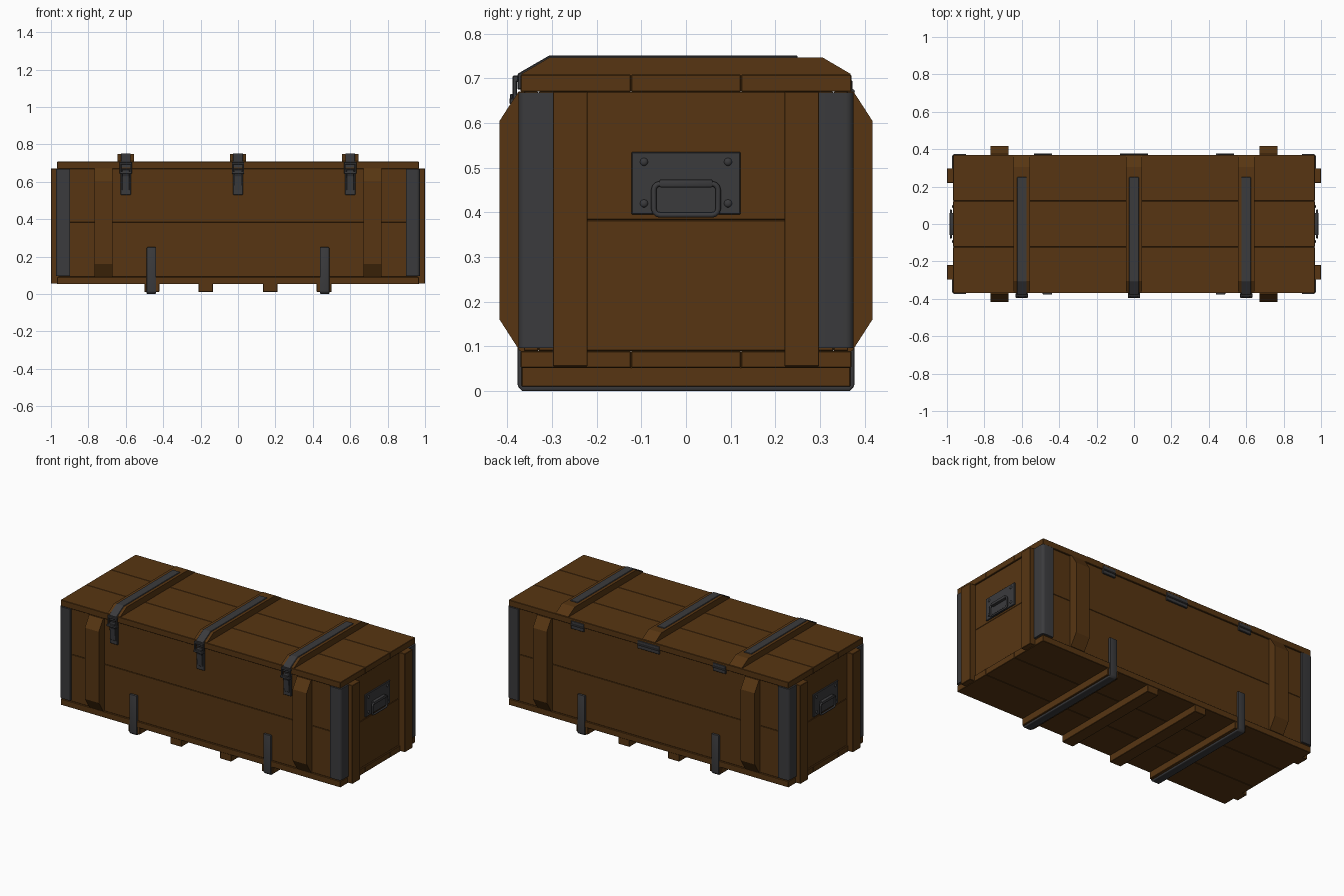
import bpy, bmesh
from math import radians, cos, sin, pi

old = bpy.data.objects.get("Cube")
if old:
    bpy.data.objects.remove(old, do_unlink=True)


def material(name, color, rough, metal):
    m = bpy.data.materials.new(name)
    m.use_nodes = True
    m.diffuse_color = (*color, 1)
    node = m.node_tree.nodes["Principled BSDF"]
    node.inputs["Base Color"].default_value = (*color, 1)
    node.inputs["Roughness"].default_value = rough
    node.inputs["Metallic"].default_value = metal
    return m


WOOD = material("brown wood", (0.095, 0.036, 0.006), 0.8, 0)
METAL = material("dark metal", (0.043, 0.043, 0.046), 0.6, 0)


def finish(name, bm, mat, bevel=0, segments=1):
    """Turn a bmesh into an object with bevelled, angle-smoothed edges."""
    bmesh.ops.recalc_face_normals(bm, faces=bm.faces)
    if bevel:
        bmesh.ops.bevel(bm, geom=bm.edges[:], offset=bevel, segments=segments,
                        profile=0.5, affect='EDGES', clamp_overlap=True)
    mesh = bpy.data.meshes.new(name)
    bm.to_mesh(mesh)
    bm.free()
    mesh.materials.append(mat)
    ob = bpy.data.objects.new(name, mesh)
    bpy.context.collection.objects.link(ob)
    if segments > 1:
        bpy.ops.object.select_all(action='DESELECT')
        ob.select_set(True)
        bpy.context.view_layer.objects.active = ob
        bpy.ops.object.shade_smooth_by_angle(angle=radians(40))
    return ob


def prism(name, outline, lo, hi, mat, axis="x", bevel=0, segments=1):
    """Extrude an outline along an axis: (y, z) along x, or (x, y) along z."""
    bm = bmesh.new()
    place = (lambda p, t: (t, *p)) if axis == "x" else (lambda p, t: (*p, t))
    a = [bm.verts.new(place(p, lo)) for p in outline]
    b = [bm.verts.new(place(p, hi)) for p in outline]
    bm.faces.new(a)
    bm.faces.new(b[::-1])
    for i in range(len(a)):
        j = (i + 1) % len(a)
        bm.faces.new((a[i], b[i], b[j], a[j]))
    return finish(name, bm, mat, bevel, segments)


def box(name, x, y, z, mat, bevel=0.002, segments=1):
    outline = [(y[0], z[0]), (y[1], z[0]), (y[1], z[1]), (y[0], z[1])]
    return prism(name, outline, x[0], x[1], mat, "x", bevel, segments)


def span(side, a, b):
    return tuple(sorted((side * a, side * b)))


# Floor and lid, three long planks each
for part, z in (("floor", (0.052, 0.09)), ("lid", (0.67, 0.708))):
    for i, y in enumerate(((-0.37, -0.123), (-0.123, 0.123), (0.123, 0.37))):
        box(f"{part}_plank_{i + 1}", (-0.967, 0.967), y, z, WOOD)

# Walls, two planks high
for level, z in (("lower", (0.09, 0.383)), ("upper", (0.383, 0.67))):
    for side, label in ((-1, "front"), (1, "back")):
        box(f"{label}_wall_{level}", (-0.96, 0.96), span(side, 0.33, 0.363), z, WOOD)
    for side, label in ((-1, "right"), (1, "left")):
        box(f"{label}_wall_{level}", span(side, 0.925, 0.96), (-0.33, 0.33), z, WOOD)

for sx, lx in ((-1, "right"), (1, "left")):
    for sy, ly in ((-1, "front"), (1, "back")):
        # Chamfered upright battens on the long walls
        batten = [(0.36, 0.09), (0.372, 0.09), (0.417, 0.16),
                  (0.417, 0.605), (0.375, 0.67), (0.36, 0.67)]
        prism(f"{ly}_{lx}_wall_batten", [(sy * y, z) for y, z in batten],
              *span(sx, 0.67, 0.767), WOOD)
        # Upright battens on the end walls
        box(f"{ly}_{lx}_end_batten", span(sx, 0.955, 1.0),
            span(sy, 0.22, 0.298), (0.055, 0.67), WOOD)
        # Rounded metal corner guards
        rim = [(0.955 + 0.018 * cos(a * pi / 8), 0.357 + 0.018 * sin(a * pi / 8))
               for a in range(5)]
        guard = [(0.95, 0.297), (0.973, 0.297)] + rim + [(0.898, 0.375), (0.898, 0.35), (0.95, 0.35)]
        ob = prism(f"{ly}_{lx}_corner_guard", [(sx * x, sy * y) for x, y in guard],
                   0.097, 0.668, METAL, "z")
        bpy.ops.object.select_all(action='DESELECT')
        ob.select_set(True)
        bpy.context.view_layer.objects.active = ob
        bpy.ops.object.shade_smooth_by_angle(angle=radians(30))

# Lid battens with metal strips and front latches
for x, label in ((-0.6, "right"), (0, "middle"), (0.6, "left")):
    prism(f"{label}_lid_batten",
          [(-0.37, 0.7), (0.37, 0.7), (0.368, 0.71), (0.305, 0.747), (-0.305, 0.747), (-0.368, 0.71)],
          x - 0.044, x + 0.044, WOOD)
    prism(f"{label}_lid_strip",
          [(0.25, 0.74), (0.25, 0.751), (-0.306, 0.751), (-0.377, 0.71),
           (-0.377, 0.675), (-0.368, 0.675), (-0.368, 0.7), (-0.3, 0.74)],
          x - 0.026, x + 0.026, METAL, bevel=0.002)
    box(f"{label}_latch_plate", (x - 0.027, x + 0.027), (-0.372, -0.36), (0.53, 0.67), METAL)
    prism(f"{label}_latch_lever",
          [(-0.37, 0.555), (-0.378, 0.555), (-0.384, 0.63), (-0.394, 0.65), (-0.394, 0.665), (-0.37, 0.665)],
          x - 0.02, x + 0.02, METAL, bevel=0.002)
    box(f"{label}_latch_hook", (x - 0.033, x + 0.033), (-0.388, -0.375), (0.692, 0.706), METAL)
    box(f"{label}_latch_bar", (x - 0.033, x + 0.033), (-0.395, -0.37), (0.642, 0.656), METAL)
    for s in (-1, 1):
        box(f"{label}_latch_link", span(s, 0.024, 0.033) if x == 0 else
            tuple(x + v for v in span(s, 0.024, 0.033)),
            (-0.388, -0.378), (0.65, 0.7), METAL)

# Back hinges with a rounded pin
for x, half, label in ((-0.49, 0.044, "right"), (0, 0.075, "middle"), (0.49, 0.044, "left")):
    box(f"{label}_hinge_leaf", (x - half, x + half), (0.36, 0.373), (0.645, 0.695), METAL)
    pin = [(0.372 + 0.006 * cos(i * pi / 4), 0.67 + 0.006 * sin(i * pi / 4)) for i in range(8)]
    prism(f"{label}_hinge_pin", pin, x - half, x + half, METAL)

# Runners under the floor
for x in (-0.46, -0.172, 0.172, 0.46):
    box("runner", (x - 0.039, x + 0.039), (-0.368, 0.368), (0.01, 0.054), WOOD)

# Metal straps wrapped around the outer runners
half_u = [(0.377, 0.25), (0.377, 0.012), (0.367, 0), (-0.367, 0), (-0.377, 0.012), (-0.377, 0.25)]
inner_u = [(-0.36, 0.25), (-0.36, 0.014), (0.36, 0.014), (0.36, 0.25)]
for x, label in ((-0.463, "right"), (0.463, "left")):
    prism(f"{label}_strap", half_u + inner_u, x - 0.025, x + 0.025, METAL, bevel=0.004, segments=2)


def ring(name, points, radius):
    """Closed tube through the points, turned into a mesh."""
    curve = bpy.data.curves.new(name, 'CURVE')
    curve.dimensions = '3D'
    curve.bevel_depth = radius
    curve.bevel_resolution = 2
    line = curve.splines.new('POLY')
    line.points.add(len(points) - 1)
    for p, co in zip(line.points, points):
        p.co = (*co, 1)
    line.use_cyclic_u = True
    temp = bpy.data.objects.new(name + "_path", curve)
    mesh = bpy.data.meshes.new_from_object(temp)
    bpy.data.objects.remove(temp)
    mesh.name = name
    mesh.materials.clear()
    mesh.materials.append(METAL)
    mesh.shade_smooth()
    bpy.context.collection.objects.link(bpy.data.objects.new(name, mesh))


# Carrying handles on both ends
for s, label in ((-1, "right"), (1, "left")):
    box(f"{label}_handle_plate", span(s, 0.955, 0.968), (-0.122, 0.122), (0.395, 0.535), METAL)
    loop = []
    for k, (cy, cz) in enumerate(((0.058, 0.45), (-0.058, 0.45), (-0.058, 0.408), (0.058, 0.408))):
        for i in range(4):
            a = k * pi / 2 + i * pi / 6
            loop.append((s * 0.979, cy + 0.014 * cos(a), cz + 0.014 * sin(a)))
    ring(f"{label}_handle_loop", loop, 0.006)
    box(f"{label}_handle_bracket", span(s, 0.96, 0.986), (-0.06, 0.06), (0.456, 0.474), METAL, 0.004, 2)
    # Rivets in the plate corners
    for y in (-0.094, 0.094):
        for z in (0.42, 0.513):
            bm = bmesh.new()
            bmesh.ops.create_uvsphere(bm, u_segments=10, v_segments=6, radius=0.009)
            for v in bm.verts:
                v.co = (v.co.x * 0.6 + s * 0.968, v.co.y + y, v.co.z + z)
            finish(f"{label}_handle_rivet", bm, METAL, 0, 2)
